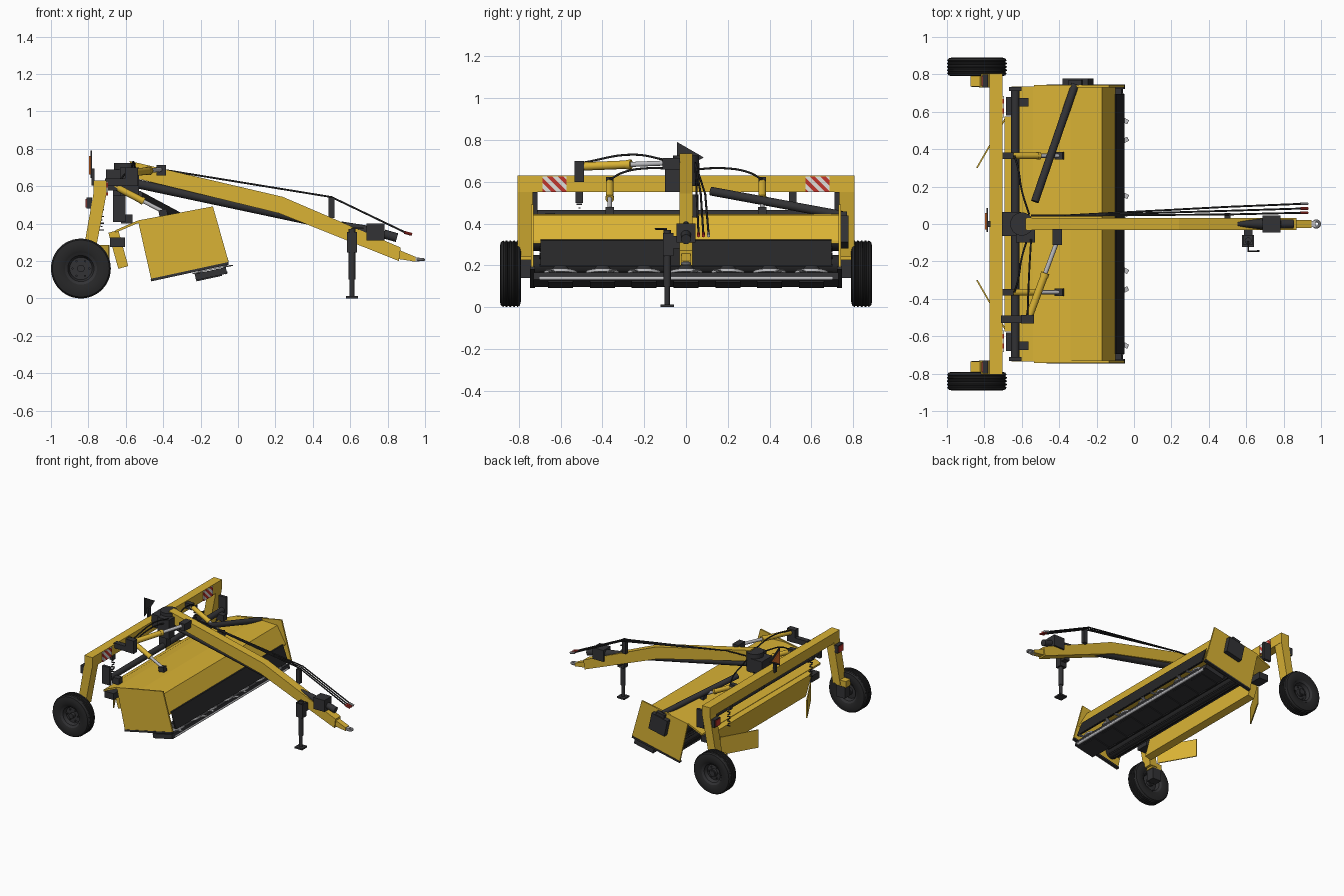
import bpy, bmesh, math
from mathutils import Vector, Matrix

if "Cube" in bpy.data.objects:
    bpy.data.objects.remove(bpy.data.objects["Cube"])


def material(name, rgb):
    m = bpy.data.materials.new(name)
    m.diffuse_color = (*rgb, 1)
    m.use_nodes = True
    m.node_tree.nodes["Principled BSDF"].inputs["Base Color"].default_value = m.diffuse_color
    return m


YELLOW = material("yellow paint", (0.70, 0.45, 0.035))
DARK = material("dark steel", (0.032, 0.032, 0.035))
RUBBER = material("black rubber", (0.020, 0.020, 0.021))
METAL = material("bright metal", (0.50, 0.50, 0.52))
RED = material("signal red", (0.55, 0.035, 0.025))
WHITE = material("reflective white", (0.75, 0.75, 0.72))
ORANGE = material("reflector orange", (0.75, 0.16, 0.02))


def finish(name, bm, *mats, smooth=False):
    bmesh.ops.recalc_face_normals(bm, faces=bm.faces)
    me = bpy.data.meshes.new(name)
    bm.to_mesh(me)
    bm.free()
    for m in mats:
        me.materials.append(m)
    ob = bpy.data.objects.new(name, me)
    bpy.context.collection.objects.link(ob)
    if smooth:
        bpy.ops.object.select_all(action='DESELECT')
        ob.select_set(True)
        bpy.context.view_layer.objects.active = ob
        bpy.ops.object.shade_smooth_by_angle(angle=math.radians(35))
    return ob


def box(name, c, size, mat, tilt=0, turn=0):
    bm = bmesh.new()
    bmesh.ops.create_cube(bm, size=1, matrix=Matrix.Translation(c) @ Matrix.Rotation(turn, 4, 'Z')
                          @ Matrix.Rotation(tilt, 4, 'Y') @ Matrix.Diagonal((*size, 1)))
    return finish(name, bm, mat)


def tube(name, a, b, r, mat, r2=None, n=20):
    a, b = Vector(a), Vector(b)
    bm = bmesh.new()
    q = (b - a).to_track_quat('Z', 'Y').to_matrix().to_4x4()
    bmesh.ops.create_cone(bm, cap_ends=True, segments=n, radius1=r, radius2=r if r2 is None else r2,
                          depth=(b - a).length, matrix=Matrix.Translation((a + b) / 2) @ q)
    return finish(name, bm, mat, smooth=True)


def prism(name, pts, y0, y1, mat):
    """Extrude an x-z outline along y."""
    bm = bmesh.new()
    f = bm.faces.new([bm.verts.new((x, y0, z)) for x, z in pts])
    new = bmesh.ops.extrude_face_region(bm, geom=[f])['geom']
    bmesh.ops.translate(bm, vec=(0, y1 - y0, 0), verts=[v for v in new if isinstance(v, bmesh.types.BMVert)])
    return finish(name, bm, mat)


def sheet(name, pts, t, y0, y1, mat):
    return prism(name, pts + [(x, z - t) for x, z in reversed(pts)], y0, y1, mat)


def lathe(name, profile, c, mat, n=48):
    """Spin (radius, y) points around a y axis through c."""
    bm = bmesh.new()
    vs = [bm.verts.new((r, y, 0)) for r, y in profile]
    es = [bm.edges.new(p) for p in zip(vs, vs[1:])]
    bmesh.ops.spin(bm, geom=vs + es, cent=(0, 0, 0), axis=(0, 1, 0), angle=math.tau, steps=n)
    bmesh.ops.remove_doubles(bm, verts=bm.verts, dist=1e-5)
    bmesh.ops.translate(bm, vec=c, verts=bm.verts)
    return finish(name, bm, mat, smooth=True)


def hose(name, pts, r, mat=RUBBER, curved=True):
    cu = bpy.data.curves.new(name, 'CURVE')
    cu.dimensions, cu.bevel_depth, cu.bevel_resolution, cu.resolution_u = '3D', r, 2, 6
    sp = cu.splines.new('BEZIER')
    sp.bezier_points.add(len(pts) - 1)
    for bp, p in zip(sp.bezier_points, pts):
        bp.co = p
        bp.handle_left_type = bp.handle_right_type = 'AUTO' if curved else 'VECTOR'
    cu.materials.append(mat)
    bpy.context.collection.objects.link(bpy.data.objects.new(name, cu))


def cylinder(name, a, b, r, share):
    """Hydraulic ram: yellow barrel, gland and bright rod."""
    a, b = Vector(a), Vector(b)
    m = a.lerp(b, share)
    tube(name + "_barrel", a, m, r, YELLOW)
    tube(name + "_gland", m, m + (b - a) * 0.05, r * 1.15, YELLOW)
    tube(name + "_rod", m, b, r * 0.6, METAL)


TILT = -math.radians(12.2)

# Rear frame
box("rear_cross_beam", (-0.738, 0, 0.59), (0.07, 1.61, 0.08), YELLOW)
for s in (-1, 1):
    prism("frame_leg", [(-0.773, 0.56), (-0.703, 0.56), (-0.765, 0.24), (-0.83, 0.24)],
          s * 0.73, s * 0.805, YELLOW)
    box("axle_bracket", (-0.83, s * 0.765, 0.25), (0.09, 0.06, 0.05), YELLOW)
    box("axle_block", (-0.83, s * 0.765, 0.185), (0.075, 0.065, 0.09), DARK)
    tube("axle", (-0.84, s * 0.76, 0.16), (-0.84, s * 0.875, 0.16), 0.02, DARK)
    # Wheels with grooved tyres
    half = [(0.085, -0.043), (0.10, -0.050), (0.135, -0.050), (0.152, -0.045)]
    tread = []
    for g in (-0.027, -0.009, 0.009, 0.027):
        tread += [(0.16, g - 0.006), (0.154, g - 0.003), (0.154, g + 0.003), (0.16, g + 0.006)]
    lathe("tyre", half + tread + [(r, -y) for r, y in reversed(half)], (-0.84, s * 0.84, 0.16), RUBBER)
    lathe("wheel_rim", [(0, 0.03), (0.028, 0.03), (0.03, 0.012), (0.06, 0.008), (0.07, 0.034), (0.086, 0.044),
                        (0.086, -0.044), (0.07, -0.034), (0.06, -0.008), (0, -0.008)],
          (-0.84, s * 0.84, 0.16), DARK)
    for k in range(6):
        a = k * math.tau / 6
        x, z = -0.84 + 0.045 * math.cos(a), 0.16 + 0.045 * math.sin(a)
        tube("wheel_bolt", (x, s * 0.848, z), (x, s * 0.858, z), 0.006, DARK, n=6)
    # Tail lights
    box("tail_light_housing", (-0.795, s * 0.765, 0.51), (0.03, 0.07, 0.06), DARK)
    box("tail_light_lens", (-0.812, s * 0.765, 0.51), (0.006, 0.055, 0.045), RED)
    # Striped warning board
    bm = bmesh.new()
    bmesh.ops.create_cube(bm, size=1, matrix=Matrix.Translation((-0.70, s * 0.628, 0.588))
                          @ Matrix.Diagonal((0.008, 0.115, 0.074, 1)))
    for k in range(-6, 7):
        bmesh.ops.bisect_plane(bm, geom=bm.verts[:] + bm.edges[:] + bm.faces[:],
                               plane_co=(0, s * 0.628 + k * 0.026, 0.588), plane_no=(0, 1, 1))
    for f in bm.faces:
        c = f.calc_center_median()
        f.material_index = math.floor((c.y - s * 0.628 + c.z - 0.588) / 0.026) % 2
    finish("warning_board", bm, RED, WHITE)
    # Hanging chains
    box("chain_bracket", (-0.735, s * 0.51, 0.525), (0.03, 0.035, 0.055), DARK)
    for k in range(8):
        box("chain_link", (-0.73, s * 0.51, 0.492 - k * 0.018), (0.009, 0.026, 0.006), DARK,
            turn=(k % 2) * 1.57)
    # Lift rams
    box("lift_ram_top_bracket", (-0.675, s * 0.365, 0.60), (0.06, 0.035, 0.045), DARK)
    cylinder("lift_ram", (-0.66, s * 0.365, 0.60), (-0.40, s * 0.365, 0.465), 0.018, 0.55)
    box("lift_ram_foot", (-0.40, s * 0.365, 0.455), (0.045, 0.04, 0.04), DARK, TILT)
    hose("lift_ram_hose", [(-0.56, s * 0.05, 0.66), (-0.60, s * 0.18, 0.665), (-0.62, s * 0.30, 0.645),
                           (-0.64, s * 0.365, 0.61)], 0.005)

# Slow vehicle sign
for n, r, x, m in (("sign_plate", 0.085, -0.785, DARK), ("sign_reflector", 0.058, -0.792, ORANGE)):
    bm = bmesh.new()
    bmesh.ops.create_cone(bm, cap_ends=True, segments=3, radius1=r, radius2=r, depth=0.008,
                          matrix=Matrix.Translation((x, 0, 0.70)) @ Matrix.Rotation(-math.pi / 2, 4, 'Y')
                          @ Matrix.Rotation(math.pi / 2, 4, 'Z') @ Matrix.Rotation(-math.pi / 2, 4, 'Z')
                          )
    top = max(v.co.z for v in bm.verts)
    bmesh.ops.translate(bm, vec=(0, 0, (0.79 if r > 0.08 else 0.762) - top), verts=bm.verts)
    finish(n, bm, m)
box("sign_post", (-0.775, 0, 0.65), (0.015, 0.03, 0.09), DARK)

# Pivot head
box("pivot_head", (-0.655, 0, 0.64), (0.10, 0.13, 0.10), DARK)
box("pivot_side_block", (-0.58, -0.065, 0.625), (0.10, 0.07, 0.15), DARK)
tube("pivot_drum", (-0.60, 0, 0.58), (-0.60, 0, 0.725), 0.062, DARK, n=28)
box("pivot_post", (-0.635, 0, 0.51), (0.065, 0.05, 0.14), DARK)

# Drawbar and hitch
prism("drawbar", [(-0.58, 0.735), (0.24, 0.543), (0.87, 0.272), (0.86, 0.20), (0.22, 0.455), (-0.56, 0.645)],
      -0.032, 0.032, YELLOW)
prism("drawbar_nose", [(0.84, 0.268), (0.95, 0.222), (0.95, 0.197), (0.85, 0.212)], -0.022, 0.022, YELLOW)
box("hitch_shank", (0.95, 0, 0.208), (0.04, 0.03, 0.02), METAL)
bm = bmesh.new()
ring = bmesh.ops.create_circle(bm, segments=10, radius=0.008, matrix=Matrix.Translation((0.017, 0, 0))
                               @ Matrix.Rotation(math.pi / 2, 4, 'X'))
bmesh.ops.spin(bm, geom=bm.verts[:] + bm.edges[:], cent=(0, 0, 0), axis=(0, 0, 1), angle=math.tau, steps=24)
bmesh.ops.remove_doubles(bm, verts=bm.verts, dist=1e-5)
bmesh.ops.translate(bm, vec=(0.975, 0, 0.208), verts=bm.verts)
finish("hitch_eye", bm, METAL, smooth=True)
tube("drawbar_drive_shaft", (-0.62, 0, 0.63), (0.50, 0, 0.392), 0.024, DARK)
box("front_gearbox", (0.735, 0, 0.355), (0.095, 0.09, 0.09), DARK)
tube("input_shaft_guard", (0.78, 0, 0.345), (0.85, 0, 0.325), 0.024, DARK)
tube("drive_cone", (0.55, 0, 0.40), (0.69, 0, 0.36), 0.012, DARK, 0.03)

# Parking jack
tube("jack_outer_tube", (0.61, -0.09, 0.10), (0.61, -0.09, 0.37), 0.018, DARK)
box("jack_sleeve", (0.61, -0.085, 0.30), (0.055, 0.05, 0.11), DARK)
box("jack_mount", (0.61, -0.05, 0.31), (0.045, 0.06, 0.06), DARK)
tube("jack_inner_tube", (0.61, -0.09, 0.01), (0.61, -0.09, 0.12), 0.013, DARK)
box("jack_foot", (0.61, -0.09, 0.006), (0.064, 0.064, 0.012), DARK)
hose("jack_crank", [(0.61, -0.09, 0.375), (0.61, -0.145, 0.375), (0.67, -0.145, 0.375)], 0.005, DARK, False)

# Hose holder and supply hoses
box("hose_holder", (0.50, 0.045, 0.485), (0.032, 0.03, 0.11), DARK)
for y in (0.06, 0.083, 0.108):
    hose("supply_hose", [(-0.55, 0.045, 0.69), (-0.38, 0.045, 0.685), (0.50, y * 0.85, 0.542), (0.90, y, 0.35)],
         0.005, curved=False)
    tube("hose_coupling", (0.89, y, 0.353), (0.93, y, 0.342), 0.008, RED if y < 0.1 else METAL, n=10)

# Steering ram
box("steering_bracket_outer", (-0.57, -0.51, 0.65), (0.07, 0.045, 0.10), DARK)
cylinder("steering_ram", (-0.57, -0.52, 0.672), (-0.41, -0.09, 0.69), 0.02, 0.55)
box("steering_bracket_inner", (-0.41, -0.07, 0.685), (0.05, 0.085, 0.055), DARK)
box("steering_bracket_arm", (-0.64, -0.51, 0.62), (0.14, 0.04, 0.04), DARK)
hose("steering_hose", [(-0.57, -0.50, 0.69), (-0.56, -0.25, 0.73), (-0.55, -0.08, 0.70)], 0.005)

# Header hood, side plates and curtain
sheet("header_hood", [(-0.655, 0.365), (-0.54, 0.415), (-0.34, 0.447), (-0.17, 0.44), (-0.10, 0.318)], 0.014,
      -0.735, 0.735, YELLOW)
sheet("front_curtain", [(-0.108, 0.325), (-0.095, 0.32), (-0.05, 0.20), (-0.065, 0.20)], 0.002,
      -0.695, 0.695, RUBBER)
for s in (-1, 1):
    prism("side_plate", [(-0.535, 0.417), (-0.134, 0.492), (-0.05, 0.195), (-0.465, 0.105)],
          s * 0.73, s * 0.742, YELLOW)
    box("side_skid", (-0.258, s * 0.733, 0.143), (0.425, 0.024, 0.014), DARK, TILT)
    box("carrier_end_plate", (-0.635, s * 0.722, 0.48), (0.065, 0.022, 0.14), DARK)
    box("carrier_bracket", (-0.595, s * 0.65, 0.425), (0.06, 0.045, 0.05), DARK)
    # Swath fins at the rear
    v = Vector((-0.15, -s * 0.26, 0))
    box("swath_fin", Vector((-0.69, s * 0.56, 0.215)) + v / 2, (v.length, 0.008, 0.14), YELLOW,
        turn=math.atan2(v.y, v.x))
    box("swath_board_end", (-0.645, s * 0.63, 0.30), (0.08, 0.10, 0.05), DARK)
tube("carrier_pipe", (-0.635, -0.73, 0.443), (-0.635, 0.73, 0.443), 0.022, DARK)
box("swath_board", (-0.64, 0, 0.262), (0.055, 1.15, 0.20), YELLOW, -0.27)

# Side gearbox with cross drive shaft
box("side_gearbox", (-0.30, 0.76, 0.36), (0.14, 0.036, 0.13), DARK, TILT)
tube("cross_drive_shaft", (-0.53, 0.12, 0.555), (-0.315, 0.745, 0.44), 0.021, DARK)
box("cross_drive_end", (-0.31, 0.75, 0.425), (0.07, 0.04, 0.05), DARK, TILT)

# Conditioner rollers
for x, z in ((-0.40, 0.20), (-0.43, 0.32)):
    tube("conditioner_roller", (x, -0.73, z), (x, 0.73, z), 0.05, RUBBER, n=24)
    for k in range(8):
        a = k * math.tau / 8
        box("roller_rib", (x + 0.05 * math.cos(a), 0, z + 0.05 * math.sin(a)), (0.018, 1.40, 0.012), RUBBER, -a)

# Cutter bar with discs and knives
box("cutter_bar", (-0.145, 0, 0.132), (0.17, 1.46, 0.035), DARK, TILT)
tube("cutter_bar_edge", (-0.065, -0.70, 0.138), (-0.065, 0.70, 0.138), 0.009, METAL, n=12)
for k in range(7):
    y = -0.6 + k * 0.2
    up = Vector((math.sin(TILT), 0, math.cos(TILT)))
    c = Vector((-0.135, y, 0.155))
    box("disc_skid", (-0.155, y, 0.112), (0.14, 0.12, 0.012), DARK, TILT)
    tube("disc", c, c + up * 0.014, 0.08, METAL, n=24)
    tube("disc_hub", c + up * 0.014, c + up * 0.04, 0.055, DARK, 0.03)
    for a in (0.5 if k % 2 else -0.5, math.pi + (0.5 if k % 2 else -0.5)):
        d = Vector((math.cos(a), math.sin(a), -math.cos(a) * math.tan(TILT)))
        box("disc_knife", c + d * 0.093, (0.05, 0.024, 0.005), METAL, TILT * math.cos(a), a)
